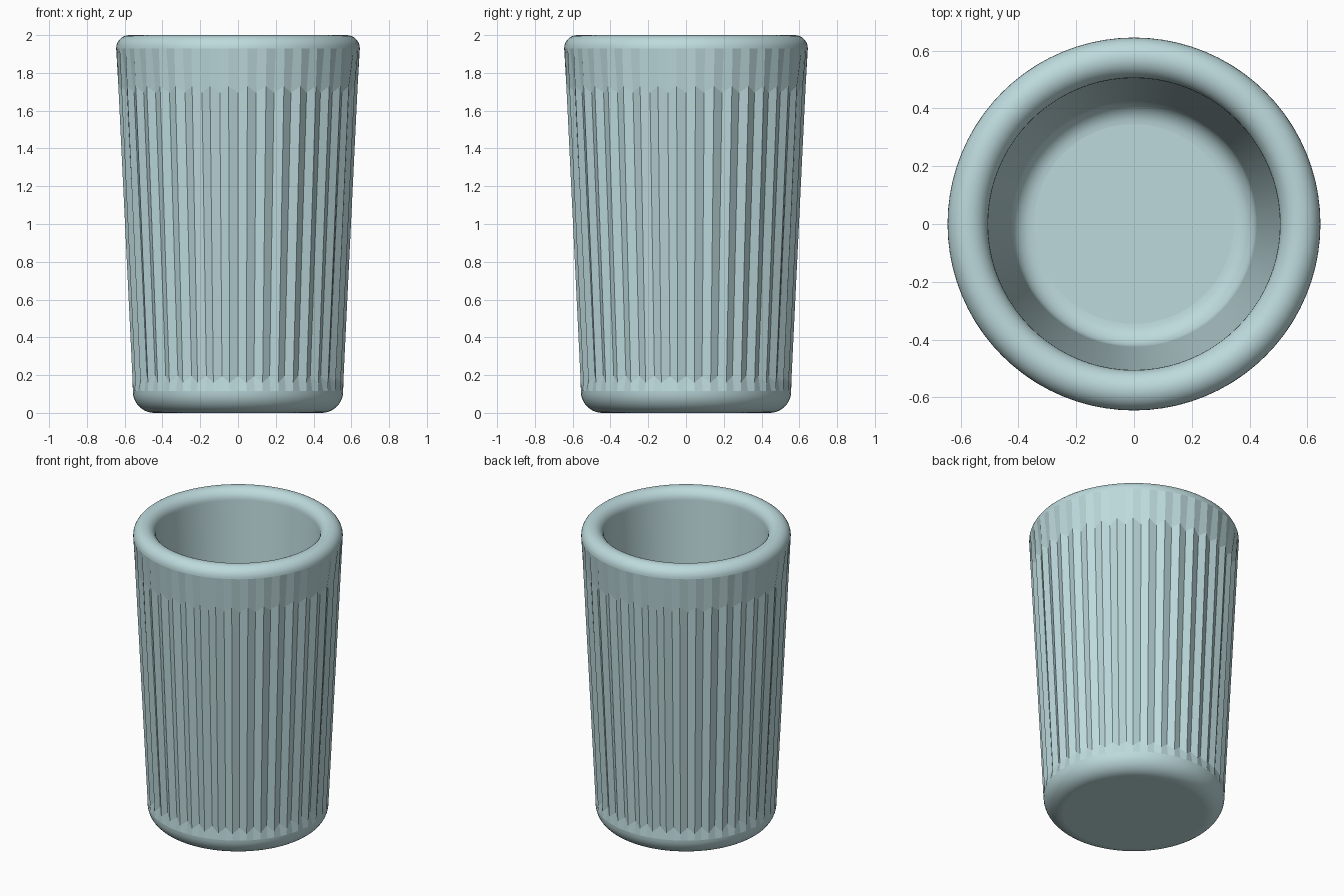
import bpy, bmesh, math

if "Cube" in bpy.data.objects:
    bpy.data.objects.remove(bpy.data.objects["Cube"])

RIBS = 40
N = RIBS * 2          # alternating valley / ridge columns
DEPTH = 0.018         # groove depth


def arc(cx, cz, r, a0, a1, steps):
    """Points (radius, z) along a profile arc, angles in degrees."""
    out = []
    for i in range(steps + 1):
        a = math.radians(a0 + (a1 - a0) * i / steps)
        out.append((cx + r * math.cos(a), cz + r * math.sin(a)))
    return out


def wall(z):
    """Outer tapered wall radius."""
    return 0.557 + (0.645 - 0.557) * (z - 0.115) / (1.93 - 0.115)


# Profile from underside to inner floor: (radius, z, groove depth, valley z shift)
prof = [(r, z, 0, 0) for r, z in arc(0.442, 0.115, 0.115, -90, 0, 10)]
first_flat = len(prof) - 1
prof += [(wall(0.16), 0.16, DEPTH, 0.035), (wall(1.73), 1.73, DEPTH, -0.035)]
last_flat = len(prof) - 1
prof += [(r, z, 0, 0) for r, z in arc(0.575, 1.93, 0.07, 0, 180, 16)]
prof += [(r, z, 0, 0) for r, z in arc(0.345, 0.22, 0.08, 0, -90, 8)]

bm = bmesh.new()
rings = []
for r, z, d, dz in prof:
    ring = []
    for k in range(N):
        a = 2 * math.pi * k / N
        valley = k % 2 == 0
        rr = r - d if valley else r
        zz = z + dz if valley else z
        ring.append(bm.verts.new((rr * math.cos(a), rr * math.sin(a), zz)))
    rings.append(ring)

# Side faces: ribbed wall stays flat, rounded base, rim and inside are smooth
for i in range(len(rings) - 1):
    for k in range(N):
        j = (k + 1) % N
        f = bm.faces.new((rings[i][k], rings[i][j], rings[i + 1][j], rings[i + 1][k]))
        f.smooth = not (first_flat <= i <= last_flat)

# Underside and inner floor discs
bm.faces.new(list(reversed(rings[0]))).smooth = False
bm.faces.new(rings[-1]).smooth = False
bm.normal_update()
for e in bm.edges:
    if any(not f.smooth for f in e.link_faces):
        e.smooth = False

mesh = bpy.data.meshes.new("ribbed_cup")
bm.to_mesh(mesh)
bm.free()
cup = bpy.data.objects.new("ribbed_cup", mesh)
bpy.context.collection.objects.link(cup)

mat = bpy.data.materials.new("pale teal")
mat.diffuse_color = (0.51, 0.70, 0.72, 1)
mat.use_nodes = True
mat.node_tree.nodes["Principled BSDF"].inputs["Base Color"].default_value = mat.diffuse_color
mesh.materials.append(mat)
